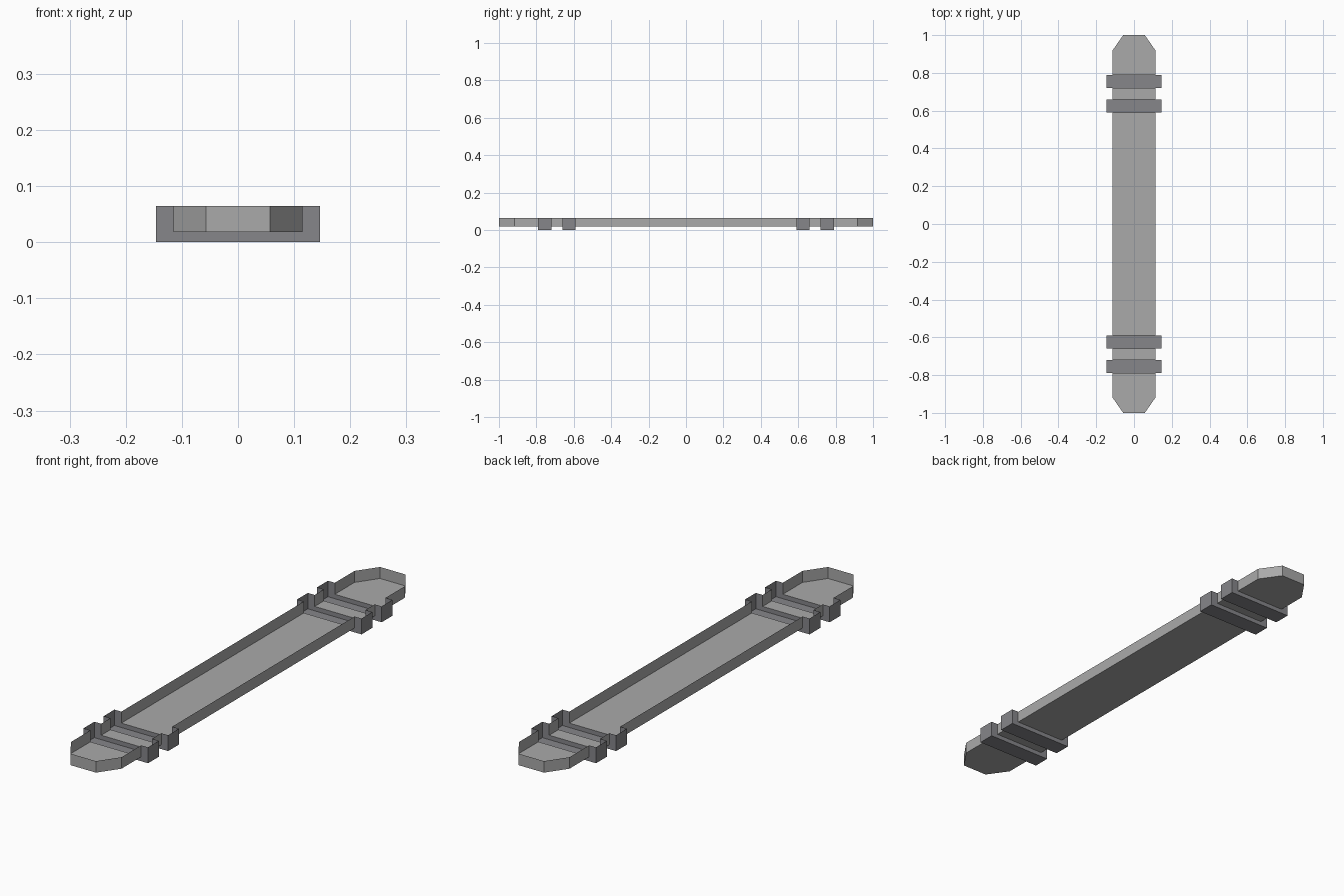
import bpy, bmesh
from mathutils import Vector

if "Cube" in bpy.data.objects:
    bpy.data.objects.remove(bpy.data.objects["Cube"])

TOP, FLOOR = 0.065, 0.018        # open rim height, underside of the bar
BAR, BAND, TIP = 0.115, 0.146, 0.057   # half widths
BANDS = [(-0.79, -0.72), (-0.66, -0.59), (0.59, 0.66), (0.72, 0.79)]


def material(name, rgb):
    m = bpy.data.materials.new(name)
    m.diffuse_color = (*rgb, 1)
    m.use_nodes = True
    m.node_tree.nodes["Principled BSDF"].inputs["Base Color"].default_value = m.diffuse_color
    return m


light_grey = material("light grey", (0.40, 0.40, 0.40))
dark_grey = material("dark grey", (0.24, 0.24, 0.255))


def add_face(bm, points, inside):
    """Add a face whose normal points away from the inside point."""
    f = bm.faces.new([bm.verts.new(p) for p in points])
    f.normal_update()
    if f.normal.dot(f.calc_center_median() - Vector(inside)) < 0:
        f.normal_flip()


def finish(bm, name, mat):
    bmesh.ops.remove_doubles(bm, verts=bm.verts, dist=1e-5)
    mesh = bpy.data.meshes.new(name)
    bm.to_mesh(mesh)
    bm.free()
    mesh.materials.append(mat)
    bpy.context.collection.objects.link(bpy.data.objects.new(name, mesh))


def bar_section(name, outline, y0, y1):
    """Thin open-topped tray; sides along the band planes y0/y1 stay open."""
    bm = bmesh.new()
    inside = (0, (y0 + y1) / 2, TOP)
    add_face(bm, [(x, y, FLOOR) for x, y in outline], inside)
    for (ax, ay), (bx, by) in zip(outline, outline[1:] + outline[:1]):
        if ay == by and abs(ay) < 1:
            continue
        add_face(bm, [(ax, ay, FLOOR), (bx, by, FLOOR),
                      (bx, by, TOP), (ax, ay, TOP)], inside)
    finish(bm, name, light_grey)


# straight bar sections between the bands
for i in range(3):
    y0, y1 = BANDS[i][1], BANDS[i + 1][0]
    bar_section(f"bar_section_{i + 1}",
                [(-BAR, y0), (BAR, y0), (BAR, y1), (-BAR, y1)], y0, y1)

# chamfered tips
for s, label in ((-1, "front"), (1, "back")):
    y0 = s * 0.79
    bar_section(f"{label}_tip",
                [(-BAR, y0), (-BAR, s * 0.917), (-TIP, s * 1.0),
                 (TIP, s * 1.0), (BAR, s * 0.917), (BAR, y0)], y0, s * 1.0)

# bands: open channels wider and deeper than the bar, with U-shaped ends
for i, (y0, y1) in enumerate(BANDS):
    bm = bmesh.new()
    inside = (0, (y0 + y1) / 2, TOP)
    add_face(bm, [(-BAND, y0, 0), (BAND, y0, 0),
                  (BAND, y1, 0), (-BAND, y1, 0)], inside)
    for s in (-1, 1):
        add_face(bm, [(s * BAND, y0, 0), (s * BAND, y1, 0),
                      (s * BAND, y1, TOP), (s * BAND, y0, TOP)], inside)
    u = [(-BAND, TOP), (-BAND, 0), (BAND, 0), (BAND, TOP),
         (BAR, TOP), (BAR, FLOOR), (-BAR, FLOOR), (-BAR, TOP)]
    for y in (y0, y1):
        add_face(bm, [(x, y, z) for x, z in u], inside)
    finish(bm, f"band_{i + 1}", dark_grey)
